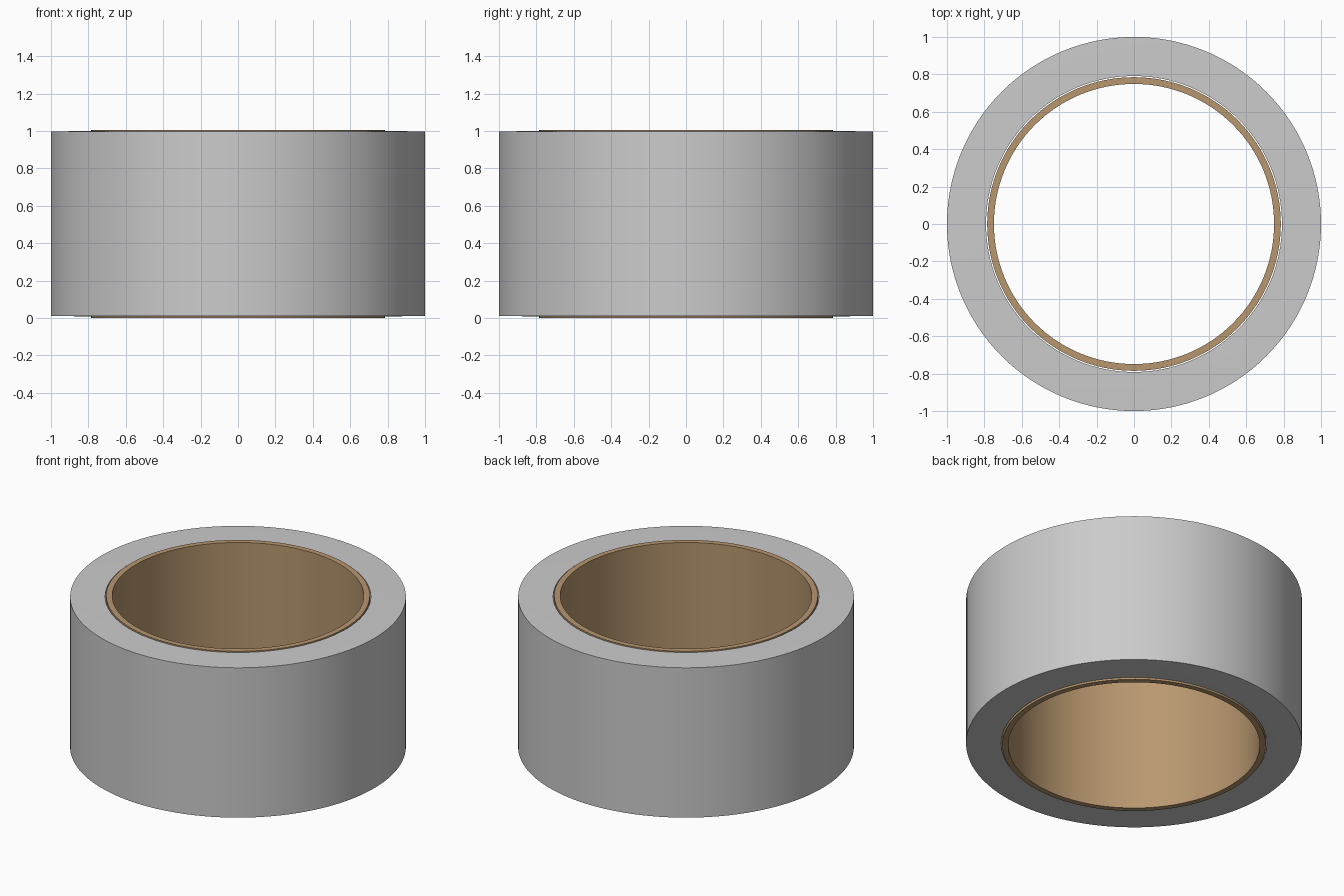
import bpy, bmesh, math

if "Cube" in bpy.data.objects:
    bpy.data.objects.remove(bpy.data.objects["Cube"])

SEGMENTS = 128


def lathe(name, profile, color=None):
    """Revolve a closed (radius, z) profile around the z axis."""
    bm = bmesh.new()
    rings = []
    for i in range(SEGMENTS):
        a = 2 * math.pi * i / SEGMENTS
        rings.append([bm.verts.new((r * math.cos(a), r * math.sin(a), z)) for r, z in profile])
    n = len(profile)
    for i in range(SEGMENTS):
        a, b = rings[i], rings[(i + 1) % SEGMENTS]
        for j in range(n):
            k = (j + 1) % n
            bm.faces.new((a[j], b[j], b[k], a[k]))
    bmesh.ops.recalc_face_normals(bm, faces=bm.faces)
    mesh = bpy.data.meshes.new(name)
    bm.to_mesh(mesh)
    bm.free()
    obj = bpy.data.objects.new(name, mesh)
    bpy.context.collection.objects.link(obj)
    if color:
        mat = bpy.data.materials.new(name + "_material")
        mat.diffuse_color = color
        mat.use_nodes = True
        mat.node_tree.nodes["Principled BSDF"].inputs["Base Color"].default_value = mat.diffuse_color
        mesh.materials.append(mat)
    bpy.ops.object.select_all(action='DESELECT')
    obj.select_set(True)
    bpy.context.view_layer.objects.active = obj
    bpy.ops.object.shade_smooth_by_angle(angle=math.radians(30))
    return obj


# Cardboard core, standing slightly proud of the tape at both ends
lathe("cardboard_core",
      [(0.749, 0.0), (0.785, 0.0), (0.785, 1.005), (0.749, 1.005)],
      (0.48, 0.31, 0.16, 1))

# Wound tape, with a hairline gap around the core
lathe("wound_tape",
      [(0.791, 0.009), (0.9, 0.010), (1.0, 0.012),
       (1.0, 0.997), (0.9, 0.999), (0.791, 1.0)])
